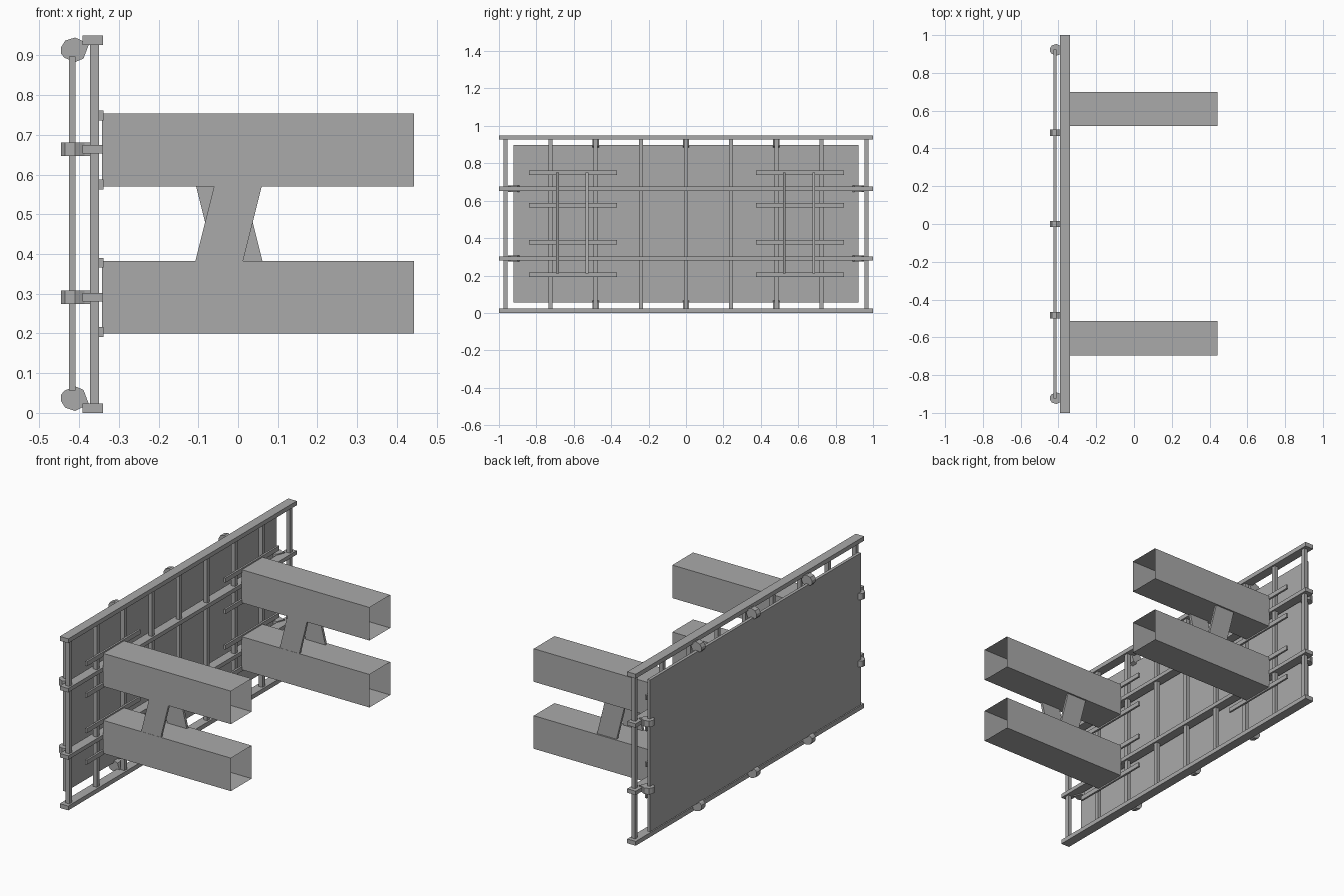
import bpy
import bmesh
from mathutils import Vector

cube = bpy.data.objects.get("Cube")
if cube:
    bpy.data.objects.remove(cube, do_unlink=True)

grey = bpy.data.materials.new("plain grey")
grey.use_nodes = True
colour = (0.4, 0.4, 0.4, 1)
grey.diffuse_color = colour
grey.node_tree.nodes["Principled BSDF"].inputs["Base Color"].default_value = colour


def finish(name, bm):
    bmesh.ops.recalc_face_normals(bm, faces=bm.faces)
    mesh = bpy.data.meshes.new(name)
    bm.to_mesh(mesh)
    bm.free()
    mesh.materials.append(grey)
    obj = bpy.data.objects.new(name, mesh)
    bpy.context.collection.objects.link(obj)
    return obj


def box(name, x, y, z, open_ends=False):
    """Box from (min, max) pairs, optionally open at both x ends."""
    bm = bmesh.new()
    bmesh.ops.create_cube(bm, size=1)
    for v in bm.verts:
        v.co = Vector([r[0] if c < 0 else r[1] for c, r in zip(v.co, (x, y, z))])
    if open_ends:
        bm.normal_update()
        ends = [f for f in bm.faces if abs(f.normal.x) > 0.9]
        bmesh.ops.delete(bm, geom=ends, context='FACES_ONLY')
    return finish(name, bm)


def prism(name, points, offset):
    """Extrude a flat outline along an offset."""
    bm = bmesh.new()
    face = bm.faces.new([bm.verts.new(p) for p in points])
    new = bmesh.ops.extrude_face_region(bm, geom=[face], use_keep_orig=True)["geom"]
    bmesh.ops.translate(bm, vec=offset,
                        verts=[g for g in new if isinstance(g, bmesh.types.BMVert)])
    return finish(name, bm)


def around(c, half):
    return (c - half, c + half)


MID = 0.475

# Sign panel and its frame of long rails and posts
box("panel", (-0.426, -0.409), (-0.923, 0.923), (0.056, 0.897))
for name, z in (("bottom", (0, 0.024)), ("lower_middle", (0.28, 0.302)),
                ("upper_middle", (0.653, 0.675)), ("top", (0.926, 0.95))):
    box(name + "_rail", (-0.392, -0.34), (-1, 1), z)
for i in range(9):
    box("post", (-0.373, -0.35), around((i - 4) * 0.2415, 0.011), (0.012, 0.938))

# Hooked clips that hold the panel edges: (x, distance from clip centre)
hook = [(-0.445, -0.01), (-0.445, 0.007), (-0.435, 0.023), (-0.41, 0.031),
        (-0.387, 0.02), (-0.373, 0.02), (-0.389, -0.022), (-0.41, -0.031),
        (-0.437, -0.02)]
for side in (-1, 1):
    for y in (-0.483, 0, 0.483):
        prism("edge_clip", [(x, y - 0.017, MID + side * (0.439 + d)) for x, d in hook],
              (0, 0.034, 0))
    for z in (0.291, 0.664):
        prism("end_clip", [(x, side * (0.922 + d), z - 0.017) for x, d in hook],
              (0, 0, 0.034))

# Two pairs of hollow support beams with mounting strips and crossed braces
for y in (-0.604, 0.609):
    for z in (0.291, 0.662):
        box("support_beam", (-0.342, 0.443), around(y, 0.091), around(z, 0.0915), True)
        for edge in (-0.087, 0.087):
            box("mounting_strip", (-0.35, -0.339), around(y, 0.235),
                around(z + edge, 0.0125))
    for lean, near in ((1, y - 0.09), (-1, y + 0.068)):
        low, high = 0.21, 0.75
        shift = lean * 0.25 * (high - low) / 2
        corners = [(-0.083 - shift, low), (0.037 - shift, low),
                   (0.037 + shift, high), (-0.083 + shift, high)]
        prism("cross_brace", [(x, near, z) for x, z in corners], (0, 0.014, 0))
